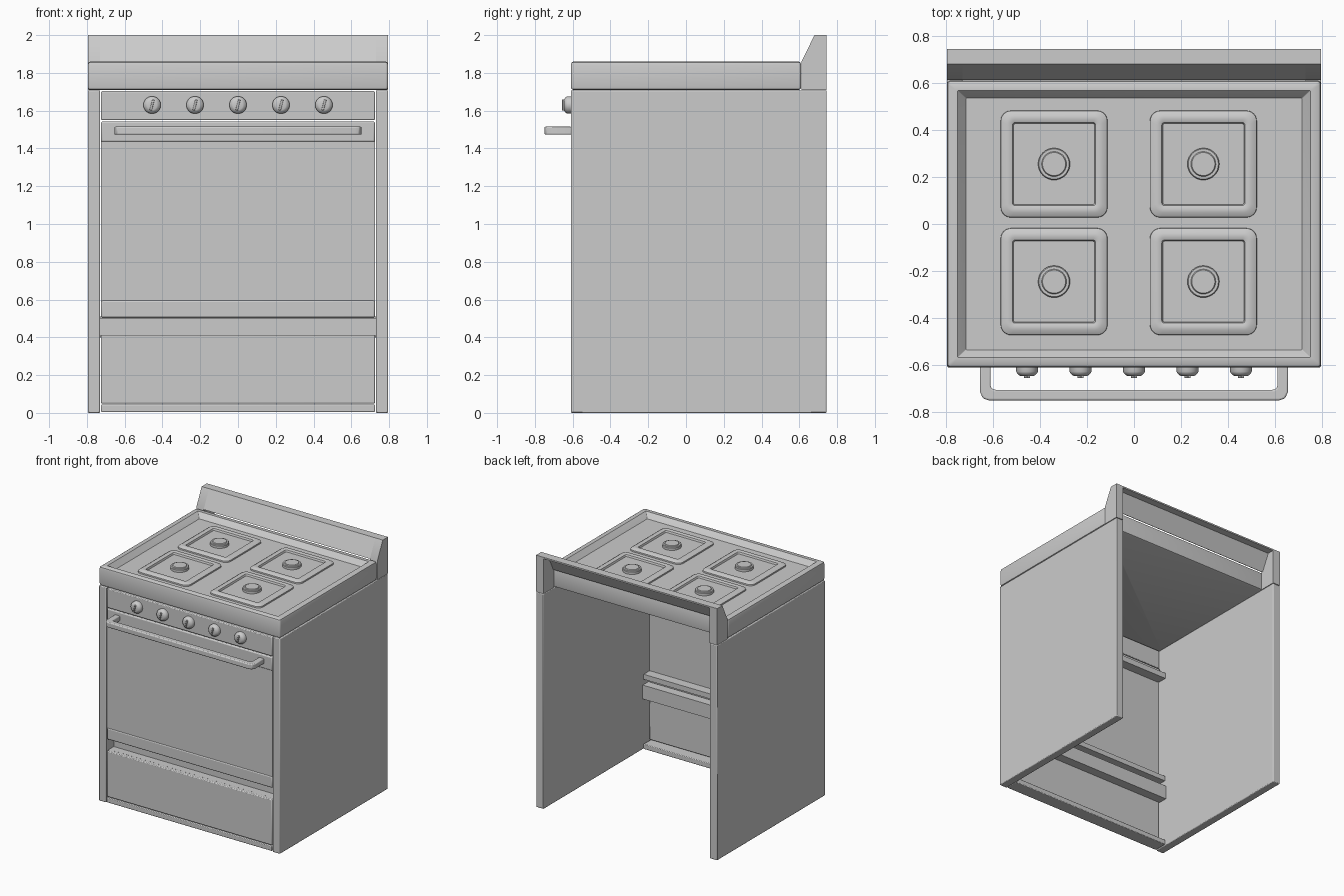
import bpy, bmesh, math

if "Cube" in bpy.data.objects:
    bpy.data.objects.remove(bpy.data.objects["Cube"])

def make(name, loops, bevel=0.0, seg=2):
    """Loft closed point loops into a capped solid."""
    bm = bmesh.new()
    rings = [[bm.verts.new(p) for p in lp] for lp in loops]
    n = len(rings[0])
    for a, b in zip(rings, rings[1:]):
        for i in range(n):
            j = (i + 1) % n
            bm.faces.new((a[i], a[j], b[j], b[i]))
    bm.faces.new(rings[0][::-1])
    bm.faces.new(rings[-1])
    bmesh.ops.recalc_face_normals(bm, faces=bm.faces)
    me = bpy.data.meshes.new(name)
    bm.to_mesh(me)
    bm.free()
    ob = bpy.data.objects.new(name, me)
    bpy.context.collection.objects.link(ob)
    if bevel:
        m = ob.modifiers.new("bevel", 'BEVEL')
        m.width, m.segments, m.limit_method = bevel, seg, 'ANGLE'
    bpy.ops.object.select_all(action='DESELECT')
    ob.select_set(True)
    bpy.context.view_layer.objects.active = ob
    bpy.ops.object.shade_smooth_by_angle(angle=math.radians(35))
    return ob

def prism_x(name, pts, x0, x1, bevel=0.0):
    return make(name, [[(x, y, z) for y, z in pts] for x in (x0, x1)], bevel)

def box(name, x0, x1, y0, y1, z0, z1, bevel=0.0):
    return prism_x(name, [(y0, z0), (y1, z0), (y1, z1), (y0, z1)], x0, x1, bevel)

def rounded_rect(hx, hy, r, z, cx=0, cy=0, n=4):
    pts = []
    for k, (sx, sy) in enumerate(((1, 1), (-1, 1), (-1, -1), (1, -1))):
        for i in range(n + 1):
            a = math.pi / 2 * (k + i / n)
            pts.append((cx + sx * (hx - r) + r * math.cos(a),
                        cy + sy * (hy - r) + r * math.sin(a), z))
    return pts

def circle_z(cx, cy, r, z, n=32):
    return [(cx + r * math.cos(2 * math.pi * i / n), cy + r * math.sin(2 * math.pi * i / n), z) for i in range(n)]

def circle_y(cx, cz, r, y, n=32):
    return [(cx + r * math.cos(2 * math.pi * i / n), y, cz + r * math.sin(2 * math.pi * i / n)) for i in range(n)]

W, IN, F = 0.795, 0.725, -0.61

# Side panels and the closed ends of the splashback
ends = [(0.612, 1.71), (0.745, 1.71), (0.745, 2.0), (0.68, 2.0), (0.612, 1.86)]
for side, s in (("left", -1), ("right", 1)):
    box(side + "_side_panel", s * 0.73, s * W, F, 0.745, 0, 1.708, 0.006)
    prism_x(side + "_splashback_end", ends, s * 0.73, s * W)

# Splashback: sloped sheet with a top lip, open at the back
prism_x("splashback", [(0.612, 1.86), (0.68, 2.0), (0.745, 2.0), (0.745, 1.988),
                       (0.688, 1.988), (0.622, 1.855)], -0.73, 0.73)

# Cooktop with a raised rim and recessed floor
FLOOR = 1.82
make("cooktop", [rounded_rect(a, b, r, z) for a, b, r, z in (
    (0.783, 0.598, 0.008, 1.71), (0.792, 0.607, 0.012, 1.715), (W, 0.61, 0.014, 1.73),
    (W, 0.61, 0.014, 1.84), (0.791, 0.606, 0.012, 1.854), (0.782, 0.597, 0.01, 1.86),
    (0.75, 0.568, 0.003, 1.86), (0.715, 0.535, 0.003, FLOOR))])

# Burners: raised square frame, sunken pan and round cap
for i, cx in enumerate((-0.34, 0.295)):
    for j, cy in enumerate((-0.245, 0.255)):
        tag = f"_{i}{j}"
        make("burner_frame" + tag, [rounded_rect(h, h, r, FLOOR + z, cx, cy, 6) for h, r, z in (
            (0.228, 0.045, -0.005), (0.226, 0.043, 0.010), (0.206, 0.035, 0.022),
            (0.188, 0.022, 0.022), (0.177, 0.012, 0.018), (0.172, 0.008, 0.004))])
        make("burner_cap" + tag, [circle_z(cx, cy, r, FLOOR + z) for r, z in (
            (0.068, 0.0), (0.068, 0.022), (0.064, 0.027), (0.053, 0.027), (0.049, 0.033))])

# Control panel
box("control_panel", -IN, IN, F, -0.57, 1.55, 1.703, 0.006)

# Oven door: top rail, main panel and lower trim
box("door_top_rail", -IN, IN, F, -0.56, 1.435, 1.543, 0.008)
box("door_rail_shelf", -IN, IN, -0.57, -0.50, 1.435, 1.48)
box("door_panel", -IN, IN, -0.605, -0.58, 0.59, 1.44)
box("lower_trim", -IN, IN, F, -0.57, 0.505, 0.595, 0.008)
box("lower_trim_shelf", -IN, IN, -0.575, -0.505, 0.555, 0.595)

# Recessed finger groove joining the drawer top to the trim
prism_x("drawer_groove", [(-0.59, 0.40), (-0.50, 0.40), (-0.50, 0.51), (-0.59, 0.51),
                          (-0.59, 0.50), (-0.515, 0.50), (-0.515, 0.41), (-0.59, 0.41)], -0.73, 0.73)

# Drawer front and base rail
box("drawer_front", -IN, IN, F, -0.575, 0.05, 0.412, 0.006)
box("base_rail", -IN, IN, F, -0.50, 0.004, 0.044, 0.005)

# Door handle: squared U bar
half = [(0.61, F + 0.005), (0.655, F + 0.005), (0.655, -0.715), (0.642, -0.742), (0.618, -0.75)]
inner = [(0.595, -0.705), (0.607, -0.698), (0.61, -0.685)]
outline = half + [(-x, y) for x, y in half[::-1]] + [(-x, y) for x, y in inner[::-1]] + inner
make("door_handle", [[(x, y, z) for x, y in outline] for z in (1.473, 1.515)], 0.012, 3)

# Control knobs with a slightly turned grip
for k in range(5):
    x, z = (k - 2) * 0.2275, 1.63
    make(f"knob_{k}", [circle_y(x, z, r, y) for r, y in (
        (0.046, -0.60), (0.046, -0.628), (0.042, -0.636), (0.031, -0.645), (0.026, -0.647))])
    g = box(f"knob_grip_{k}", -0.006, 0.006, -0.656, -0.63, -0.03, 0.03, 0.003)
    g.location = (x, 0, z)
    g.rotation_euler.y = math.radians(15)
